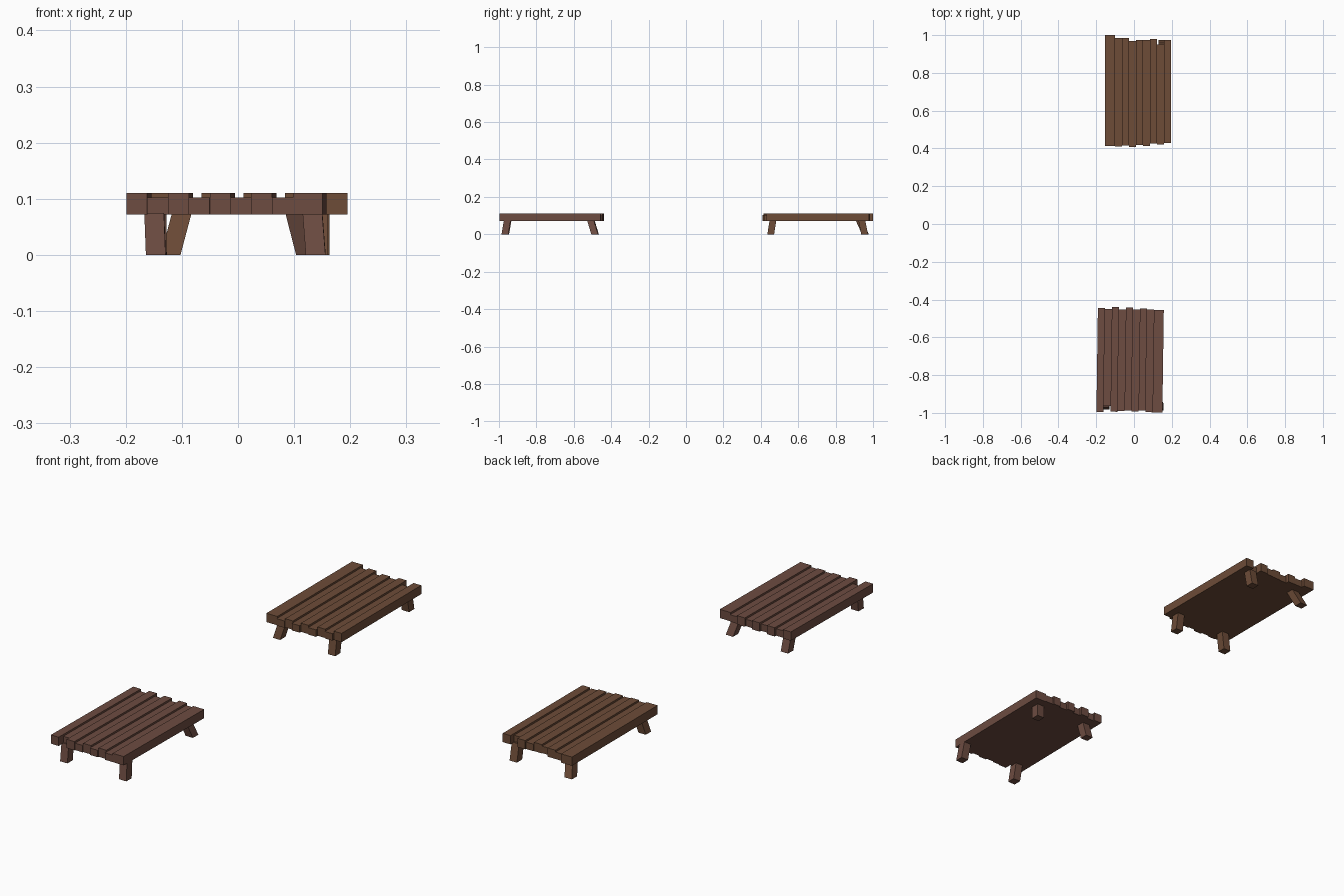
import bpy, bmesh
from math import radians
from mathutils import Matrix, Vector

if "Cube" in bpy.data.objects:
    bpy.data.objects.remove(bpy.data.objects["Cube"])


def make_material(name, rgb):
    m = bpy.data.materials.new(name)
    m.diffuse_color = (*rgb, 1)
    m.use_nodes = True
    m.node_tree.nodes["Principled BSDF"].inputs["Base Color"].default_value = m.diffuse_color
    return m


def prism(name, bottom, top, half, mat, xf):
    """Four-sided block between two rectangle centres."""
    bm = bmesh.new()
    bmesh.ops.create_cube(bm, size=2)
    for v in bm.verts:
        c = Vector(top if v.co.z > 0 else bottom)
        v.co = xf @ (c + Vector((v.co.x * half[0], v.co.y * half[1], 0)))
    me = bpy.data.meshes.new(name)
    bm.to_mesh(me)
    bm.free()
    me.materials.append(mat)
    ob = bpy.data.objects.new(name, me)
    bpy.context.collection.objects.link(ob)


STEP, LEFT = 0.0371, -0.174
edges = [LEFT + STEP * i for i in range(9)] + [0.175]
UNDER, LOW, HIGH = 0.072, 0.102, 0.11


def platform(prefix, mat, near, far, legs, xf):
    # Alternating high and low planks with uneven ends
    for i, (a, b) in enumerate(zip(near, far)):
        x, y = (edges[i] + edges[i + 1]) / 2, (a + b) / 2
        z = LOW if i % 2 else HIGH
        prism(f"{prefix}_plank_{i + 1}", (x, y, UNDER), (x, y, z),
              ((edges[i + 1] - edges[i]) / 2, (b - a) / 2), mat, xf)
    # Splayed legs
    for i, (foot, head) in enumerate(legs):
        prism(f"{prefix}_leg_{i + 1}", (*foot, 0), (*head, UNDER + 0.003),
              (0.0175, 0.018), mat, xf)


front_wood = make_material("reddish_wood", (0.153, 0.072, 0.053))
back_wood = make_material("brown_wood", (0.153, 0.072, 0.039))

# Front platform, turned very slightly
platform("front", front_wood,
         [-.277, -.245, -.274, -.270, -.266, -.272, -.266, -.274, -.274],
         [.275, .270, .280, .268, .278, .268, .275, .270, .267],
         [((-.122, -.245), (-.125, -.232)), ((.163, -.245), (.157, -.232)),
          ((-.127, .235), (-.127, .212)), ((.139, .235), (.120, .212))],
         Matrix.Translation((-.021, -.721, 0)) @ Matrix.Rotation(radians(-.8), 4, 'Z'))

# Back platform, facing the other way
platform("back", back_wood,
         [-.270, -.245, -.275, -.270, -.268, -.265, -.280, -.280, -.295],
         [.275, .284, .280, .292, .288, .297, .290, .295, .291],
         [((-.125, -.250), (-.125, -.235)), ((.141, -.254), (.121, -.220)),
          ((-.122, .252), (-.122, .240)), ((.141, .252), (.121, .240))],
         Matrix.Translation((.021, .705, 0)) @ Matrix.Rotation(radians(180), 4, 'Z'))
